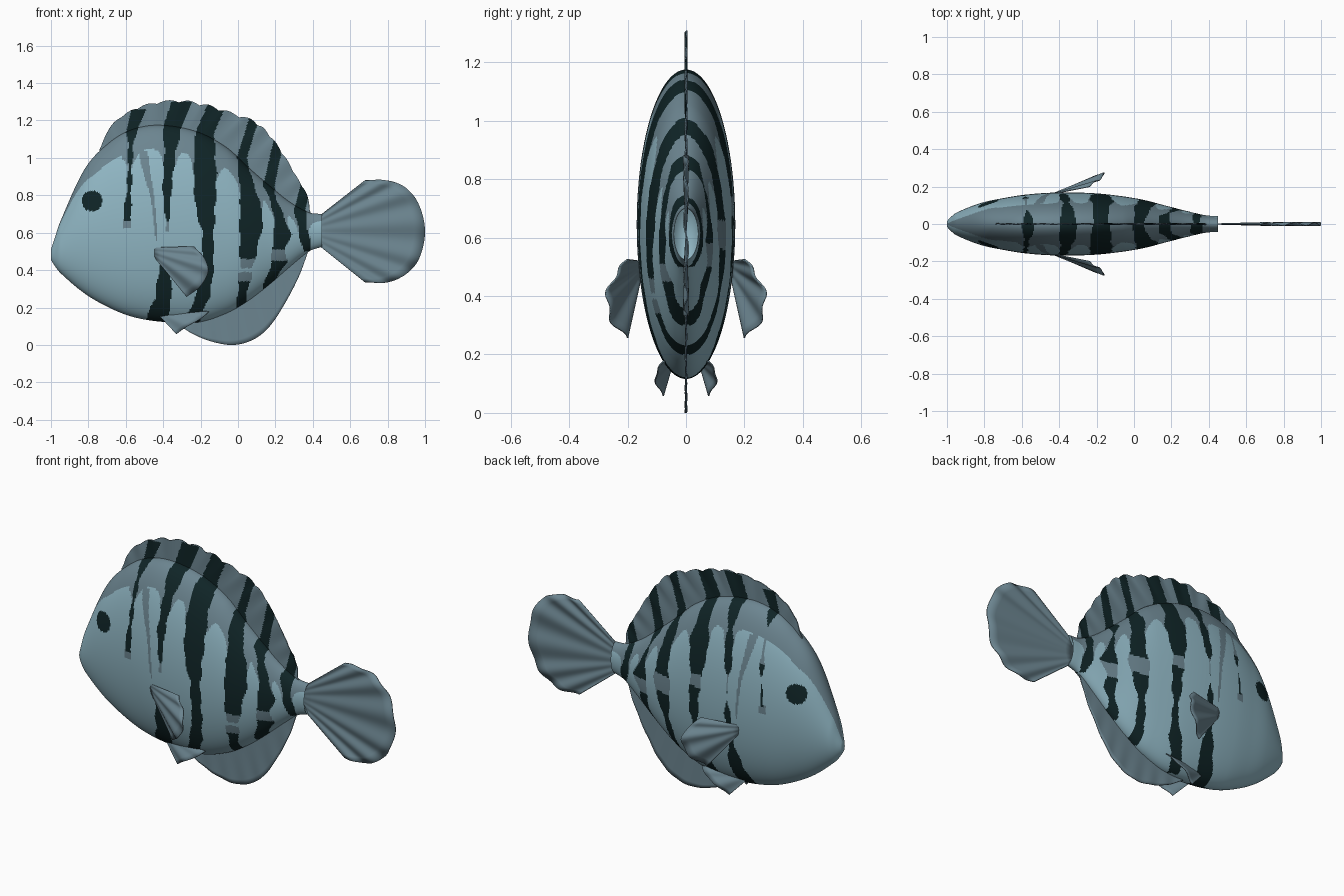
import bpy, math
from math import sin, cos, pi, exp
from mathutils import Vector

cube = bpy.data.objects.get("Cube")
if cube:
    bpy.data.objects.remove(cube, do_unlink=True)


def material(name, rgb):
    m = bpy.data.materials.new(name)
    m.use_nodes = True
    m.diffuse_color = (*rgb, 1)
    m.node_tree.nodes["Principled BSDF"].inputs["Base Color"].default_value = (*rgb, 1)
    return m


LIGHT, SLATE, DARK = range(3)
palette = [material("pale blue", (.28, .47, .55)),
           material("slate blue", (.15, .235, .28)),
           material("dark teal", (.005, .018, .02))]


def spline(keys, vals, t):
    """Smooth interpolation of vectors through uneven keys."""
    t = min(max(t, keys[0]), keys[-1])
    n = len(keys)
    i = 0
    while i < n - 2 and t > keys[i + 1]:
        i += 1

    def slope(k):
        a, b = max(k - 1, 0), min(k + 1, n - 1)
        return (vals[b] - vals[a]) / (keys[b] - keys[a])
    h = keys[i + 1] - keys[i]
    s = (t - keys[i]) / h
    return (vals[i] * (1 + 2 * s) * (1 - s) ** 2 + slope(i) * (h * s * (1 - s) ** 2)
            + vals[i + 1] * (s * s * (3 - 2 * s)) + slope(i + 1) * (h * s * s * (s - 1)))


def path(points):
    """Curve through points, run by u from zero to one."""
    vals = [Vector(p) for p in points]
    keys = [i / (len(vals) - 1) for i in range(len(vals))]
    return lambda u: spline(keys, vals, u)


# Body outline: x, top, bottom, half width
outline = [(-1, .51, .455, .015), (-.985, .555, .43, .032), (-.95, .66, .385, .06),
           (-.82, .94, .275, .112), (-.69, 1.08, .2, .14), (-.57, 1.15, .152, .158),
           (-.42, 1.175, .125, .168), (-.22, 1.14, .12, .165), (-.06, 1.055, .17, .148),
           (.06, .945, .24, .127), (.17, .85, .325, .098), (.28, .762, .42, .07),
           (.38, .708, .5, .047), (.45, .7, .525, .042)]
stations = [row[0] for row in outline]
shapes = [Vector(row[1:]) for row in outline]


def section(x):
    return spline(stations, shapes, x)


# Stripes: breaks on the right and left flank, then height, centre, half width
stripes = [
    ((0, 0), (.9, 1.04), [(1.26, -.53, .04), (1.14, -.57, .027), (1.05, -.575, .012),
                          (.86, -.58, .01), (.72, -.59, .018), (.66, -.59, .02)]),
    ((.42, .66), (.7, .8), [(1.3, -.3, .055), (1.17, -.35, .05), (1, -.365, .027), (.83, -.38, .024),
                            (.66, -.375, .008), (.42, -.39, .03), (.25, -.4, .045), (.12, -.44, .06)]),
    ((0, 0), (.67, .74), [(1.29, -.11, .05), (1.13, -.18, .05), (.9, -.175, .062), (.75, -.175, .055),
                          (.6, -.16, .03), (.4, -.16, .03), (.27, -.185, .037), (.12, -.25, .04)]),
    ((.34, .46), (.56, .66), [(1.22, .09, .027), (1, .02, .027), (.89, .04, .032), (.78, .063, .05),
                              (.65, .072, .063), (.46, .05, .04), (.33, .032, .03), (.2, .015, .02)]),
    ((.45, .51), (.5, .58), [(1.13, .225, .027), (.85, .165, .03), (.77, .19, .018), (.7, .215, .025),
                             (.59, .24, .045), (.51, .215, .035), (.44, .22, .04), (.3, .15, .02)]),
    ((0, 0), (0, 0), [(.9, .37, .025), (.72, .33, .03), (.66, .34, .026), (.5, .37, .022)]),
]
streak = [(1.04, -.51, .026), (.91, -.485, .018), (.78, -.455, .01), (.56, -.435, .005)]


def stripe_gap(rows, x, z):
    """Distance from x to the edge of a stripe at height z."""
    for (za, xa, wa), (zb, xb, wb) in zip(rows, rows[1:]):
        if zb <= z <= za:
            s = (za - z) / (za - zb)
            return abs(x - xa - (xb - xa) * s) - wa - (wb - wa) * s
    return 1


def fin_tone(p):
    return DARK if any(stripe_gap(rows, p.x, p.z) < 0 for _, _, rows in stripes) else SLATE


def body_tone(p, shape):
    x, z, left = p.x, p.z, p.y > 0
    if math.hypot(x + .78, z - .77) < .055:
        return DARK
    wobble = .004 * sin(z * 47 + x * 9) + (.008 * sin(z * 19) + .006 if left else 0)
    nearest = 1
    for right_break, left_break, rows in stripes:
        low, high = left_break if left else right_break
        d = stripe_gap(rows, x, z) + wobble
        if low < z < high:
            if d < 0 and (left or min(z - low, high - z) < .05):
                return SLATE
            continue
        if d < 0:
            return DARK
        nearest = min(nearest, d)
    # Faded tip of the first stripe, cheek streak and scalloped back
    if abs(x + .59) < .022 and .62 < z < .67 or stripe_gap(streak, x, z) < 0:
        return SLATE
    depth = .02 + .1 * (shape[0] - shape[1])
    if x < -.62:
        depth *= min(1, (x + 1) / .22)
    else:
        depth += .1 * exp(-max(nearest, 0) / .018)
    return SLATE if shape[0] - z < depth else LIGHT


def finish(name, verts, faces, tones, thickness=0):
    mesh = bpy.data.meshes.new(name)
    mesh.from_pydata(verts, [], faces)
    for m in palette:
        mesh.materials.append(m)
    mesh.polygons.foreach_set("material_index", tones)
    obj = bpy.data.objects.new(name, mesh)
    bpy.context.collection.objects.link(obj)
    bpy.ops.object.select_all(action="DESELECT")
    obj.select_set(True)
    bpy.context.view_layer.objects.active = obj
    bpy.ops.object.shade_smooth_by_angle(angle=math.radians(50))
    if thickness:
        mod = obj.modifiers.new("thickness", "SOLIDIFY")
        mod.thickness, mod.offset = thickness, 0
    return obj


def make_body(rings=230, sides=240):
    verts, faces, tones = [], [], []
    for i in range(rings + 1):
        x = -1 + 1.45 * (i / rings) ** 1.1
        top, bottom, width = section(x)
        for j in range(sides):
            a = 2 * pi * j / sides
            verts.append(Vector((x, width * sin(a), (top + bottom) / 2 + (top - bottom) / 2 * cos(a))))
    for i in range(rings):
        shape = section((verts[i * sides].x + verts[(i + 1) * sides].x) / 2)
        for j in range(sides):
            k = (j + 1) % sides
            f = (i * sides + j, i * sides + k, (i + 1) * sides + k, (i + 1) * sides + j)
            faces.append(f[::-1])
            tones.append(body_tone(sum((verts[v] for v in f), Vector()) / 4, shape))
    # Nose cap and hollow tail root
    faces.append(tuple(range(sides)))
    hub = len(verts)
    verts.append(Vector((.4, 0, .61)))
    last = rings * sides
    faces += [(last + (j + 1) % sides, last + j, hub) for j in range(sides)]
    tones += [LIGHT] * (sides + 1)
    finish("body", verts, faces, tones)


def make_fin(name, base, rim, nu, nv, folds=0, ripple=0, tone=lambda p: SLATE, side=1, frill=0):
    """Thin sheet lofted from a root curve to a rim curve."""
    verts, faces, tones = [], [], []
    for i in range(nu + 1):
        u = i / nu
        a, b = base(u), rim(u)
        b = b + Vector((0, 0, frill * (abs(sin(u * pi * 15)) - 1) * sin(pi * u)))
        for j in range(nv + 1):
            v = j / nv
            p = a.lerp(b, v)
            p.y = side * (p.y + ripple * v * sin(2 * pi * folds * u))
            verts.append(p)
    for i in range(nu):
        for j in range(nv):
            k = i * (nv + 1) + j
            f = (k, k + 1, k + nv + 2, k + nv + 1)
            faces.append(f)
            tones.append(tone(sum((verts[v] for v in f), Vector()) / 4))
    finish(name, verts, faces, tones, .005)


def flat(points):
    return path([(x, 0, z) for x, z in points])


def root(start, end, row, sink):
    """Root line just inside the back or belly."""
    def at(u):
        x = start + (end - start) * u
        return Vector((x, 0, section(x)[row] + sink))
    return at


make_body()

make_fin("dorsal_fin", root(-.74, .39, 0, -.03),
         flat([(-.74, 1.045), (-.68, 1.17), (-.58, 1.25), (-.46, 1.295), (-.315, 1.31), (-.18, 1.29),
               (-.05, 1.25), (.085, 1.2), (.17, 1.125), (.25, 1.01), (.32, .89), (.37, .8), (.385, .71)]),
         210, 40, folds=14, ripple=.003, tone=fin_tone, frill=.016)

make_fin("anal_fin", root(-.33, .38, 1, .03),
         flat([(-.33, .115), (-.235, .055), (-.13, .015), (-.02, 0), (.085, .03), (.17, .1),
               (.25, .22), (.325, .365), (.375, .5)]), 60, 8, folds=8, ripple=.002)

make_fin("tail_fin", flat([(.41, .67), (.41, .61), (.41, .55)]),
         flat([(.68, .88), (.79, .88), (.89, .845), (.965, .755), (1, .61), (.97, .465),
               (.9, .38), (.8, .335), (.68, .335)]), 96, 10, folds=6, ripple=.008)

# Paired fins
for side, label in ((1, "left"), (-1, "right")):
    make_fin(label + "_pectoral_fin", path([(-.46, .155, .52), (-.45, .155, .49), (-.44, .155, .46)]),
             path([(-.235, .2, .525), (-.18, .245, .465), (-.16, .27, .39), (-.205, .25, .31),
                   (-.275, .2, .257)]), 48, 8, folds=3, ripple=.008, side=side)
    make_fin(label + "_pelvic_fin", path([(-.38, .05, .18), (-.4, .05, .17), (-.42, .05, .155)]),
             path([(-.155, .075, .178), (-.2, .1, .14), (-.27, .1, .1), (-.33, .078, .058)]),
             32, 6, folds=2, ripple=.004, side=side)
